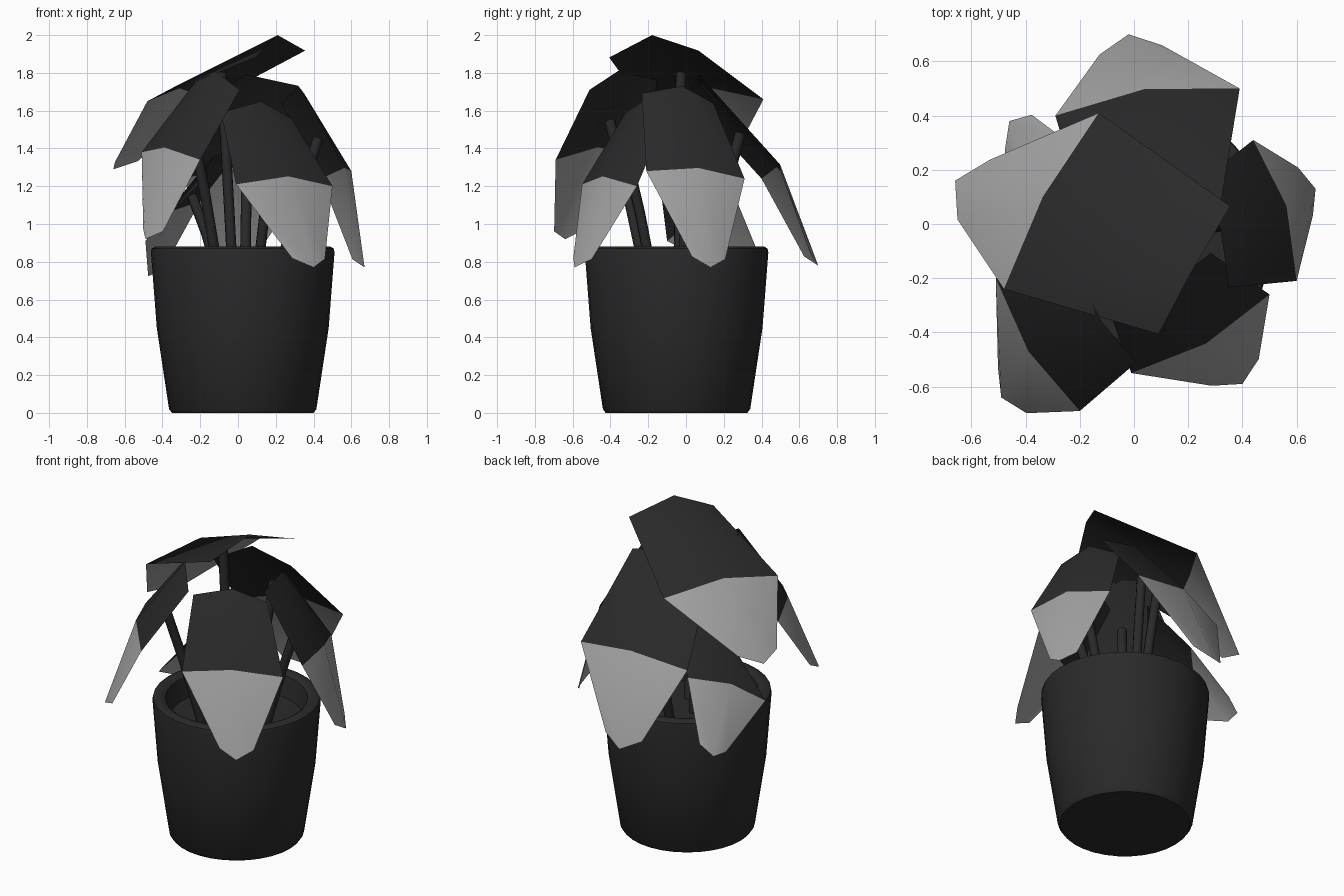
import bpy
import bmesh
import math
from mathutils import Vector

if "Cube" in bpy.data.objects:
    bpy.data.objects.remove(bpy.data.objects["Cube"], do_unlink=True)

CENTRE = Vector((0.025, -0.05, 0))


def material(name, value):
    mat = bpy.data.materials.new(name)
    mat.use_nodes = True
    colour = (value, value, value, 1)
    mat.diffuse_color = colour
    mat.node_tree.nodes["Principled BSDF"].inputs["Base Color"].default_value = colour
    return mat


dark = material("charcoal", 0.023)
pale = material("pale grey", 0.36)


def add_object(name, bm, mats):
    mesh = bpy.data.meshes.new(name)
    bm.to_mesh(mesh)
    bm.free()
    for mat in mats:
        mesh.materials.append(mat)
    obj = bpy.data.objects.new(name, mesh)
    bpy.context.collection.objects.link(obj)
    bpy.ops.object.select_all(action="DESELECT")
    obj.select_set(True)
    bpy.context.view_layer.objects.active = obj
    bpy.ops.object.shade_smooth_by_angle(angle=math.radians(40))


# Pot: one lathed profile with a rounded rim, an inner wall and the soil
profile = [(0, 0), (0.375, 0), (0.39, 0.02), (0.455, 0.45), (0.486, 0.85),
           (0.482, 0.87), (0.465, 0.88), (0.43, 0.88), (0.41, 0.865),
           (0.385, 0.74), (0, 0.74)]
bm = bmesh.new()
verts = [bm.verts.new(CENTRE + Vector((r, 0, z))) for r, z in profile]
edges = [bm.edges.new(pair) for pair in zip(verts, verts[1:])]
bmesh.ops.spin(bm, geom=verts + edges, cent=CENTRE, axis=(0, 0, 1),
               angle=math.tau, steps=32, use_duplicate=False)
bmesh.ops.remove_doubles(bm, verts=bm.verts, dist=0.0005)
bmesh.ops.recalc_face_normals(bm, faces=bm.faces)
add_object("pot", bm, [dark])


def build_leaf(name, left, right, tip, base):
    """Folded leaf placed by its two fold corners, its tip and its stem end."""
    left, right, tip, base = map(Vector, (left, right, tip, base))
    middle = (left + right) / 2
    size = (right - left).length / 0.545
    across = (right - left).normalized()
    down = tip - middle
    down = (down - across * down.dot(across)).normalized()
    out = down.cross(across)

    def shift(point, x, y, z):
        return point + (across * x + down * y + out * z) * size

    fold = shift(middle, 0, -0.02, 0.055)
    rows = [
        (shift(base, -0.21, 0.04, -0.05), base, shift(base, 0.19, 0.06, -0.06)),
        (left, fold, right),
        (shift(tip, -0.095, -0.06, -0.02), tip, shift(tip, 0.09, -0.06, -0.02)),
    ]
    bm = bmesh.new()
    grid = [[bm.verts.new(p) for p in row] for row in rows]
    for r in range(2):
        for c in range(2):
            face = bm.faces.new((grid[r][c], grid[r + 1][c],
                                 grid[r + 1][c + 1], grid[r][c + 1]))
            face.material_index = r
    add_object(name + "_leaf", bm, [dark, pale])
    return fold.lerp(base, 0.4) - out * 0.045


def build_stem(name, top):
    """Gently bowed tube from the soil to the underside of a leaf."""
    root = CENTRE.lerp(top, 0.45)
    root.z = 0.7
    bend = root.lerp(top, 0.5) + Vector((0, 0, 0.03))
    curve = bpy.data.curves.new(name + "_stem", "CURVE")
    curve.dimensions = "3D"
    curve.bevel_depth = 0.028
    curve.bevel_resolution = 2
    curve.use_fill_caps = True
    spline = curve.splines.new("POLY")
    spline.points.add(2)
    for point, place in zip(spline.points, (root, bend, top)):
        point.co = (*place, 1)
    curve.materials.append(dark)
    obj = bpy.data.objects.new(name + "_stem", curve)
    bpy.context.collection.objects.link(obj)


# Leaves: fold corners, tip and stem end of each
leaves = {
    "right": ((0.6, -0.21, 1.28), (0.44, 0.31, 1.24), (0.67, 0.13, 0.77), (0.32, -0.02, 1.73)),
    "front": ((-0.01, -0.55, 1.21), (0.5, -0.26, 1.2), (0.4, -0.59, 0.77), (0.12, -0.23, 1.65)),
    "front_left": ((-0.51, -0.2, 1.38), (-0.2, -0.69, 1.34), (-0.49, -0.64, 0.92), (-0.12, -0.36, 1.81)),
    "top": ((-0.13, 0.41, 1.66), (-0.48, -0.24, 1.65), (-0.66, 0.16, 1.29), (0.21, -0.18, 2.0)),
    "back": ((0.39, 0.5, 1.28), (-0.29, 0.4, 1.24), (-0.02, 0.7, 0.78), (0.05, 0.07, 1.79)),
    "low_back": ((-0.2, 0.27, 1.12), (-0.49, -0.1, 0.91), (-0.46, 0.38, 0.73), (-0.13, -0.03, 1.36)),
}
for name, anchors in leaves.items():
    build_stem(name, build_leaf(name, *anchors))
